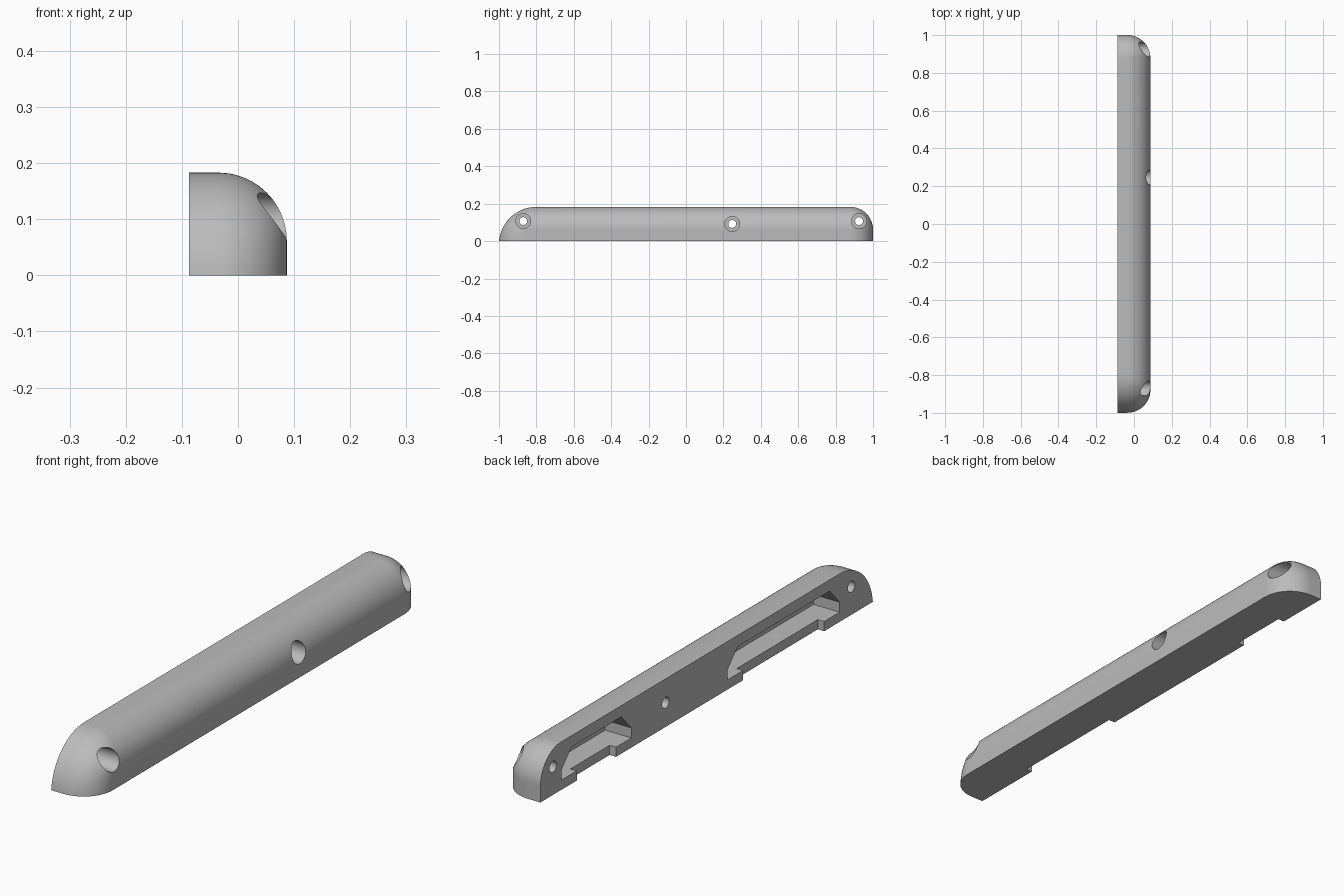
import bpy, bmesh
from math import sin, cos, pi, sqrt
from mathutils import Matrix

cube = bpy.data.objects.get("Cube")
if cube:
    bpy.data.objects.remove(cube, do_unlink=True)

HALF, HEIGHT, R = 0.087, 0.183, 0.122   # half width, height, edge rounding
NOSE = 0.2                              # radius of the sloping front end
STEPS = 20

grey = bpy.data.materials.new("plain grey")
grey.use_nodes = True
grey.diffuse_color = (0.5, 0.5, 0.5, 1)
grey.node_tree.nodes["Principled BSDF"].inputs["Base Color"].default_value = (0.5, 0.5, 0.5, 1)


def make_object(name, bm):
    bmesh.ops.recalc_face_normals(bm, faces=bm.faces)
    mesh = bpy.data.meshes.new(name)
    bm.to_mesh(mesh)
    bm.free()
    mesh.materials.append(grey)
    ob = bpy.data.objects.new(name, mesh)
    bpy.context.collection.objects.link(ob)
    return ob


def outline(z):
    """Plan of the bar at height z: flat inner side, two rounded outer corners."""
    up = max(0, z - (HEIGHT - R))
    r = sqrt(max(0, R * R - up * up))
    inset = R - r
    drop = z + NOSE - HEIGHT
    front = -1 + NOSE - sqrt(max(0, NOSE ** 2 - drop ** 2))
    front = -1 + (NOSE - sqrt(max(0, NOSE ** 2 - drop ** 2)))
    back, side = 1 - inset, HALF - inset
    angles = [i * pi / 2 / STEPS for i in range(STEPS + 1)]
    pts = [(-HALF, front)]
    pts += [(side - r + r * sin(a), front + r - r * cos(a)) for a in angles]
    pts += [(side - r + r * cos(a), back - r + r * sin(a)) for a in angles]
    pts += [(-HALF, back)]
    return [(x, y, z) for x, y in pts]


# Rounded bar, lofted through its plan outlines
bm = bmesh.new()
base = HEIGHT - R
levels = [base * i / 6 for i in range(6)]
levels += [base + R * sin(i * pi / 2 / STEPS) for i in range(STEPS + 1)]
rings = [[bm.verts.new(p) for p in outline(z)] for z in levels]
for low, high in zip(rings, rings[1:]):
    for i in range(len(low)):
        j = (i + 1) % len(low)
        bm.faces.new((low[i], low[j], high[j], high[i]))
bm.faces.new(rings[0])
bm.faces.new(rings[-1])
bmesh.ops.remove_doubles(bm, verts=bm.verts, dist=0.00005)
bmesh.ops.dissolve_degenerate(bm, dist=0.00005, edges=bm.edges)
bar = make_object("handle_bar", bm)


def cut(cutter):
    """Subtract a cutter from the bar and discard it."""
    cutter.hide_render = True
    mod = bar.modifiers.new("cut", 'BOOLEAN')
    mod.operation, mod.solver, mod.object = 'DIFFERENCE', 'EXACT', cutter
    bpy.context.view_layer.objects.active = bar
    bpy.ops.object.modifier_apply(modifier=mod.name)
    bpy.data.objects.remove(cutter, do_unlink=True)


def drill(y, z, radius, x0, x1):
    bm = bmesh.new()
    place = Matrix.Translation(((x0 + x1) / 2, y, z)) @ Matrix.Rotation(pi / 2, 4, 'Y')
    bmesh.ops.create_cone(bm, cap_ends=True, segments=40, radius1=radius,
                          radius2=radius, depth=x1 - x0, matrix=place)
    cut(make_object("drill_cutter", bm))


def carve(profile, depth):
    """Cut a (y, z) profile into the flat inner side."""
    bm = bmesh.new()
    face = bm.faces.new([bm.verts.new((-HALF - 0.05, y, z)) for y, z in profile])
    new = bmesh.ops.extrude_face_region(bm, geom=[face])["geom"]
    moved = [v for v in new if isinstance(v, bmesh.types.BMVert)]
    bmesh.ops.translate(bm, verts=moved, vec=(depth + 0.05, 0, 0))
    cut(make_object("pocket_cutter", bm))


# Screw holes with wide counterbores on the outer side
for y, z in ((-0.87, 0.107), (0.247, 0.092), (0.925, 0.107)):
    drill(y, z, 0.04, -0.03, 0.2)
    drill(y, z, 0.021, -0.2, 0.1)

# Chamfered pockets with a shallow notch in the lower lip
for mid, half, notch in ((-0.463, 0.337, 0.244), (0.663, 0.21, 0.118)):
    floor, shoulder, top, slant = 0.037, 0.075, 0.14, 0.06
    carve([(mid - half, floor), (mid + half, floor), (mid + half, shoulder),
           (mid + half - slant, top), (mid - half + slant, top),
           (mid - half, shoulder)], 0.11)
    carve([(mid - notch, -0.05), (mid + notch, -0.05),
           (mid + notch, 0.05), (mid - notch, 0.05)], 0.027)

bpy.ops.object.select_all(action='DESELECT')
bar.select_set(True)
bpy.context.view_layer.objects.active = bar
bpy.ops.object.shade_smooth_by_angle(angle=pi / 6)
